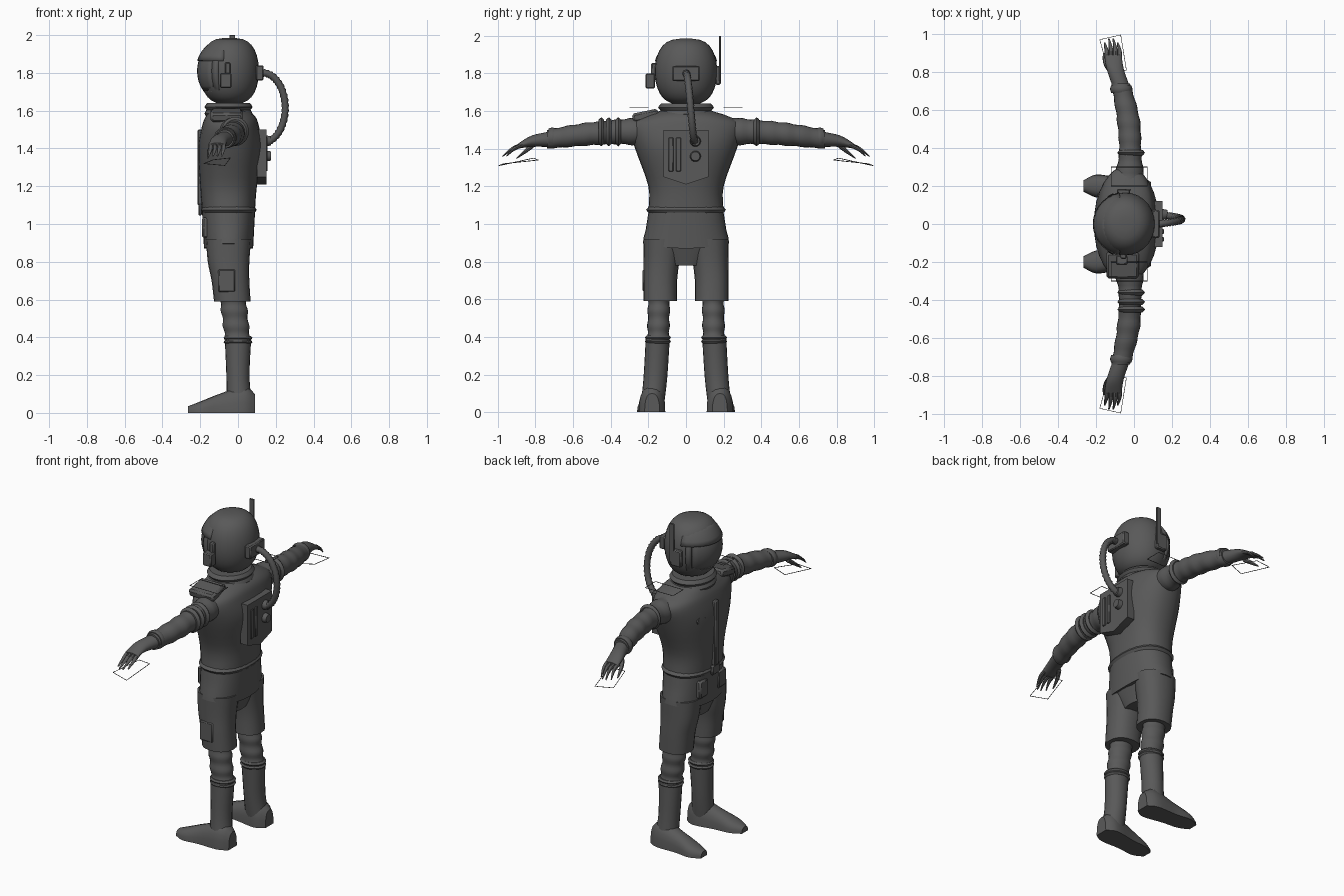
import bpy, bmesh
from math import sin, cos, pi, tau, copysign
from mathutils import Matrix, Vector

if "Cube" in bpy.data.objects:
    bpy.data.objects.remove(bpy.data.objects["Cube"])

colour = (.1, .1, .1, 1)
grey = bpy.data.materials.new("suit grey")
grey.use_nodes = True
grey.diffuse_color = colour
grey.node_tree.nodes["Principled BSDF"].inputs["Base Color"].default_value = colour


def add(name, data):
    ob = bpy.data.objects.new(name, data)
    bpy.context.scene.collection.objects.link(ob)
    data.materials.append(grey)
    return ob


def finish(name, bm, matrix=Matrix()):
    bm.transform(matrix)
    bmesh.ops.recalc_face_normals(bm, faces=bm.faces)
    mesh = bpy.data.meshes.new(name)
    bm.to_mesh(mesh)
    bm.free()
    return add(name, mesh)


def smooth_rows(rows, steps):
    """Flowing sections through a few given ones."""
    rows = [Vector(row) for row in rows]
    before, after = rows[:1] + rows, rows[1:] + rows[-1:]
    slopes = [(b - a) / 2 for a, b in zip(before, after)]
    out = []
    for p, q, m, k in zip(rows, rows[1:], slopes, slopes[1:]):
        for i in range(steps):
            t = i / steps
            ease = t * t * (3 - 2 * t)
            out.append(p.lerp(q, ease) + m * t * (1 - t) ** 2 - k * t * t * (1 - t))
    return out + rows[-1:]


def loft(name, rows, side=1, sides=20, power=2.0, steps=4, ripple=0.0, waves=1):
    """Skin sections (x, y, z, radius, radius) across their longest direction."""
    span = [abs(rows[-1][i] - rows[0][i]) for i in range(3)]
    axis = span.index(max(span))
    rows = smooth_rows(rows, steps)
    bm, loops = bmesh.new(), []
    for k, row in enumerate(rows):
        swell = 1 - ripple * cos(tau * waves * k / (len(rows) - 1))
        loop = []
        for i in range(sides):
            c, s = cos(tau * i / sides), sin(tau * i / sides)
            offset = [copysign(abs(c) ** (2 / power), c) * row[3] * swell,
                      copysign(abs(s) ** (2 / power), s) * row[4] * swell]
            offset.insert(axis, 0)
            p = Vector(row[:3]) + Vector(offset)
            loop.append(bm.verts.new((p.x, p.y * side, max(p.z, 0))))
        loops.append(loop)
    for low, high in zip(loops, loops[1:]):
        for i in range(sides):
            bm.faces.new((low[i - 1], low[i], high[i], high[i - 1]))
    bm.faces.new(loops[0])
    bm.faces.new(loops[-1])
    return finish(name, bm)


def band(name, centre, direction, width, radii, side=1, ripple=.06, power=2.0):
    """Rounded ring wrapped around a limb or the body."""
    half = Vector(direction) * width / 2
    ends = [(*(Vector(centre) + half * end), *radii) for end in (-1, 1)]
    loft(name, ends, side, sides=24, power=power, ripple=ripple)


def box(name, centre, size, tilt=0.0, bevel=.006):
    bm = bmesh.new()
    bmesh.ops.create_cube(bm, size=1)
    bmesh.ops.scale(bm, vec=size, verts=bm.verts)
    bmesh.ops.bevel(bm, geom=bm.edges, offset=bevel, segments=1, affect="EDGES")
    finish(name, bm, Matrix.Translation(centre) @ Matrix.Rotation(tilt, 4, "X"))


def knob(name, centre, radius):
    bm = bmesh.new()
    bmesh.ops.create_cone(bm, cap_ends=True, segments=16, radius1=radius,
                          radius2=radius * .8, depth=radius)
    turn = Matrix.Rotation(copysign(pi / 2, centre[0]), 4, "Y")
    finish(name, bm, Matrix.Translation(centre) @ turn)


def wire(name, points, thickness, radii, closed=False):
    curve = bpy.data.curves.new(name, "CURVE")
    curve.dimensions, curve.use_fill_caps = "3D", True
    curve.bevel_depth, curve.bevel_resolution = thickness, 2
    spline = curve.splines.new("POLY")
    spline.points.add(len(points) - 1)
    for target, point, radius in zip(spline.points, points, radii):
        target.co, target.radius = (*point, 1), radius
    spline.use_cyclic_u = closed
    add(name, curve)


# Torso, belt, skirt and collar
UP = (0, 0, 1)
body = dict(sides=32, power=2.3)
loft("torso", [(-.05, 0, 1.07, .14, .2), (-.05, 0, 1.2, .15, .2), (-.04, 0, 1.4, .17, .27),
               (-.04, 0, 1.52, .15, .3), (-.04, 0, 1.57, .13, .23), (-.05, 0, 1.6, .1, .14)], **body)
band("belt", (-.05, 0, 1.075), UP, .05, (.14, .2), power=2.3)
skirt = loft("jacket_skirt", [(-.05, 0, .87, .13, .23), (-.05, 0, 1.06, .14, .2)], **body)
for v in skirt.data.vertices:  # curved hem
    if v.co.z < .95:
        v.co.z += v.co.y ** 2 / 2
loft("pelvis", [(-.05, 0, .78, .08, .1), (-.05, 0, .9, .12, .2)], **body)
band("collar_base", (-.05, 0, 1.585), UP, .05, (.12, .14))
band("collar_ring", (-.05, 0, 1.62), UP, .04, (.12, .14))
box("belt_buckle", (-.2, 0, 1.075), (.02, .07, .06))
box("front_zip_flap", (-.2, 0, 1.3), (.03, .04, .4))
for y in (.08, .14):
    knob("chest_dial", (y / 7 - .2, y, 1.42), .024)

# Helmet: a squared-off ball with a visor and frame picked by direction
HEAD = Vector((-.045, 0, 1.81))
rings = []
for i in range(15):
    angle = i / 5 - 1.3
    width = cos(angle) ** .6
    rings.append((HEAD.x, 0, HEAD.z + .175 * sin(angle), .156 * width, .166 * width))
loft("helmet", rings, sides=28, steps=1)


def shell(name, scale, keep):
    bm = bmesh.new()
    bmesh.ops.create_uvsphere(bm, u_segments=32, v_segments=20, radius=1)
    drop = [f for f in bm.faces if not keep(f.calc_center_median())]
    bmesh.ops.delete(bm, geom=drop, context="FACES")
    ob = finish(name, bm, Matrix.Translation(HEAD) @ Matrix.Diagonal((*scale, 1)))
    mod = ob.modifiers.new("thickness", "SOLIDIFY")
    mod.thickness, mod.offset = .03, -1


def in_visor(d):
    return d.x < -.5 and -.6 < d.z < .4


shell("visor", (.172, .168, .178), in_visor)
shell("visor_frame", (.17, .176, .18), lambda d: d.x < -.3 and -.85 < d.z < .6 and not in_visor(d))
shell("brow_plate", (.18, .178, .182), lambda d: d.x < -.2 and .38 < d.z < .8)
box("back_valve_box", (.115, 0, 1.8), (.04, .145, .08))
box("low_earpiece", (-.065, -.19, 1.76), (.06, .05, .08))
box("high_earpiece", (-.055, -.17, 1.81), (.03, .03, .09))
box("antenna_mount", (-.055, .17, 1.79), (.07, .03, .1))
box("antenna", (-.03, .18, 1.88), (.03, .01, .24), bevel=.002)

# Backpack: pentagon plate with controls
bm = bmesh.new()
outline = [(-.12, 1.5), (.12, 1.5), (.12, 1.25), (0, 1.21), (-.12, 1.25)]
face = bm.faces.new([bm.verts.new((.1, *corner)) for corner in outline])
grown = bmesh.ops.extrude_face_region(bm, geom=[face])["geom"]
bmesh.ops.translate(bm, vec=(.05, 0, 0), verts=[g for g in grown if isinstance(g, bmesh.types.BMVert)])
finish("backpack", bm)
for z in (1.44, 1.36):
    knob("pack_knob", (.16, .05, z), .03)
for y in (-.08, -.04):
    box("pack_strip", (.15, y, 1.37), (.014, .025, .18), bevel=.003)

# Ribbed air hose from helmet to pack
count = 44
turns = [pi * i / count for i in range(count + 1)]
hose = [(.13 + .12 * sin(a), .05 * a / pi, 1.615 + .185 * cos(a)) for a in turns]
wire("air_hose", hose, .021, [1 if i % 2 else .8 for i in range(count + 1)])

# Padding and pocket worn on one side only
box("shoulder_pad", (-.06, -.215, 1.575), (.17, .14, .05), tilt=.2, bevel=.012)
box("thigh_pocket", (-.06, -.22, .7), (.09, .02, .12))

OUT = (0, 1, 0)
for side, label in ((1, "right"), (-1, "left")):
    # Creased sleeve, shoulder bands, cuff and glove
    loft(label + "_sleeve", [(-.03, .2, 1.49, .09, .08), (-.02, .36, 1.49, .06, .065),
                             (-.03, .55, 1.475, .06, .06), (-.07, .74, 1.45, .05, .05)],
         side, steps=10, ripple=.04, waves=7)
    for y in (.375,) if side > 0 else (.36, .41, .45):
        band(label + "_arm_band", (-.015, y, 1.49), OUT, .03, (.066, .07), side, ripple=.1)
    band(label + "_cuff", (-.067, .71, 1.457), OUT, .04, (.056, .053), side)
    loft(label + "_glove", [(-.07, .73, 1.45, .045, .04), (-.1, .82, 1.44, .045, .03),
                            (-.11, .89, 1.415, .045, .014)], side)

    # Drooping fingers and a thumb
    for k in range(4):
        x, reach = -.145 + k * .023, .085 + .02 * (k in (1, 2))
        loft(label + "_finger", [(x, .87, 1.42, .012, .012), (x, .87 + reach / 2, 1.4, .011, .011),
                                 (x - .01, .87 + reach, 1.36, .004, .004)], side, sides=8)
    loft(label + "_thumb", [(-.13, .81, 1.42, .015, .015), (-.15, .85, 1.39, .013, .013),
                            (-.16, .9, 1.35, .004, .004)], side, sides=8)

    # Shorts, creased shin and boot
    loft(label + "_shorts", [(-.03, .137, .59, .097, .09), (-.04, .137, .7, .1, .09),
                             (-.05, .13, .8, .11, .095), (-.05, .12, .92, .12, .105)], side, power=2.3)
    loft(label + "_shin", [(0, .148, .37, .066, .058), (-.03, .143, .63, .07, .058)],
         side, steps=24, ripple=.05, waves=4)
    loft(label + "_boot_shaft", [(.01, .18, .03, .07, .062), (0, .163, .18, .061, .063),
                                 (0, .15, .395, .07, .064)], side)
    for z in (.375, .397):
        band(label + "_boot_cuff", (0, .149, z), UP, .02, (.072, .065), side)
    loft(label + "_foot", [(.09, .18, 0, .04, .1), (.03, .18, 0, .07, .14), (-.1, .19, 0, .06, .1),
                           (-.2, .2, 0, .06, .06), (-.265, .2, 0, .03, .035)], side, power=2.5)
    box(label + "_hip_pouch", (-.17, .09 * side, .98), (.04, .08, .11), bevel=.01)

    # Thin open frames under the hand and over the shoulder
    hand = [(-.18, .97, 1.32), (-.07, .995, 1.31), (-.04, .81, 1.35), (-.13, .785, 1.34)]
    shoulder = [(x, y, 1.62) for x, y in ((-.12, .2), (.07, .2), (.07, .3), (-.12, .3))]
    for part, corners in (("_hand_frame", hand), ("_shoulder_frame", shoulder)):
        wire(label + part, [(x, y * side, z) for x, y, z in corners], .002, [1] * 4, closed=True)

# Smooth surfaces with sharp edges kept
bpy.ops.object.select_all(action="DESELECT")
for ob in bpy.context.scene.objects:
    if ob.type == "MESH":
        ob.select_set(True)
        bpy.context.view_layer.objects.active = ob
bpy.ops.object.shade_smooth_by_angle(angle=.7)
